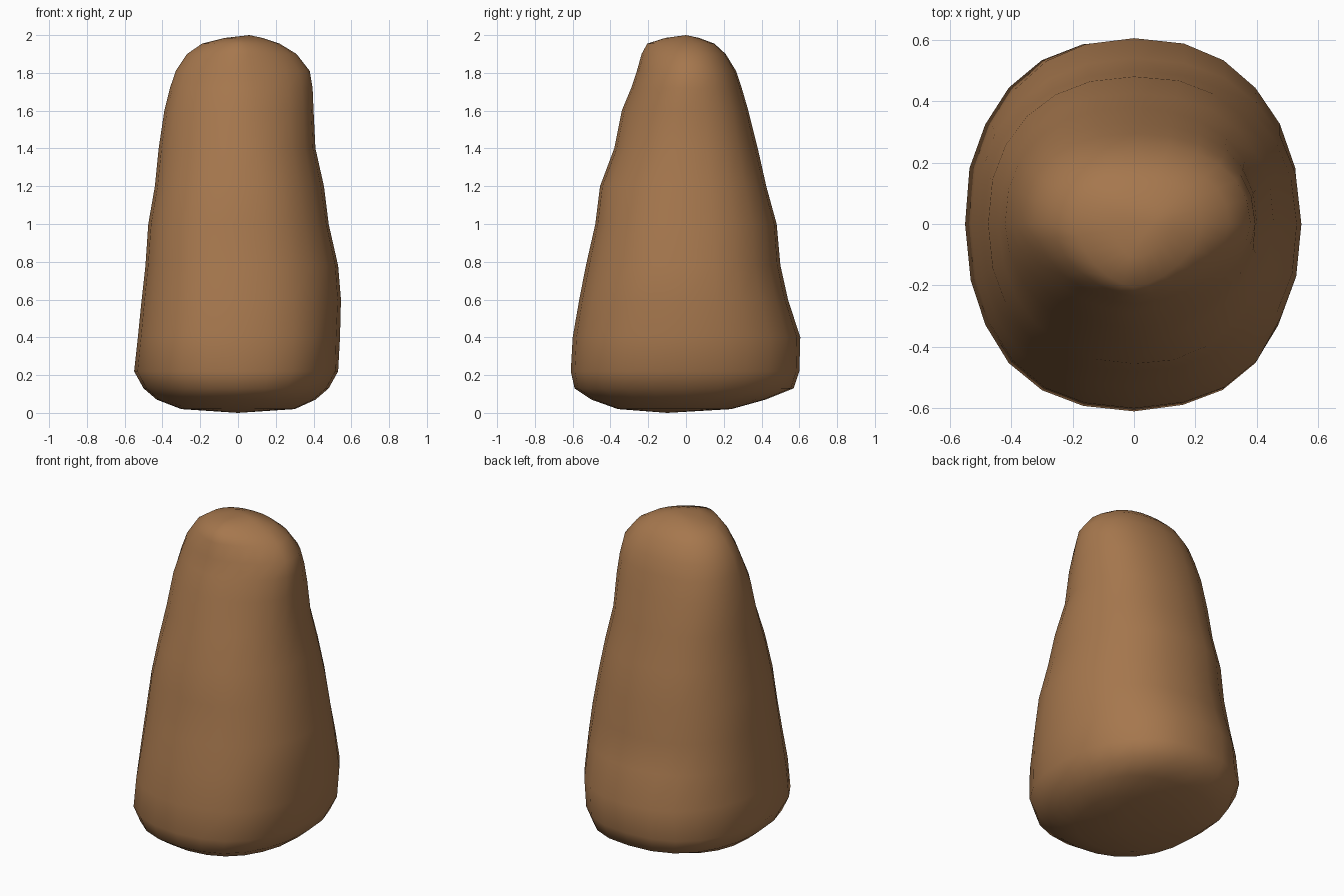
import bpy, bmesh, math, random
from mathutils import Vector, noise

if "Cube" in bpy.data.objects:
    bpy.data.objects.remove(bpy.data.objects["Cube"])

random.seed(4)
SEG = 24
# Cross-section extents: z, left, right, front, back
RINGS = [
    (0.02, -0.30, 0.30, -0.36, 0.24),
    (0.07, -0.43, 0.41, -0.50, 0.42),
    (0.13, -0.50, 0.48, -0.59, 0.57),
    (0.22, -0.55, 0.53, -0.61, 0.60),
    (0.40, -0.53, 0.54, -0.60, 0.605),
    (0.60, -0.51, 0.545, -0.565, 0.54),
    (0.78, -0.49, 0.53, -0.53, 0.50),
    (1.00, -0.475, 0.48, -0.48, 0.48),
    (1.20, -0.44, 0.455, -0.455, 0.425),
    (1.40, -0.42, 0.41, -0.38, 0.38),
    (1.60, -0.39, 0.40, -0.34, 0.33),
    (1.72, -0.36, 0.395, -0.29, 0.295),
    (1.81, -0.33, 0.38, -0.26, 0.265),
    (1.90, -0.27, 0.31, -0.235, 0.21),
    (1.955, -0.19, 0.22, -0.205, 0.15),
    (1.985, -0.07, 0.13, -0.11, 0.07),
]


def section_point(ring, i):
    z, x0, x1, y0, y1 = ring
    a = 2 * math.pi * i / SEG
    c, s = math.cos(a), math.sin(a)
    # Fuller at the foot and back, more pointed at the top front
    t = max(0.0, (z - 1.0) / 0.9)
    p = 2.25 - (0.6 * min(t, 1) if s < 0 else 0)
    x = math.copysign(abs(c) ** (2 / p), c)
    y = math.copysign(abs(s) ** (2 / p), s)
    v = Vector((x * (x1 if x > 0 else -x0), y * (y1 if y > 0 else -y0), z))
    # Gentle weathered lumps
    n = noise.noise(v * 3.1 + Vector((3.3, 1.7, 5.1)))
    k = 1 + 0.025 * n * abs(math.sin(2 * a))
    return (v.x * k, v.y * k, z)


# Standing stone body
bm = bmesh.new()
loops = [[bm.verts.new(section_point(r, i)) for i in range(SEG)] for r in RINGS]
for lo, hi in zip(loops, loops[1:]):
    for i in range(SEG):
        j = (i + 1) % SEG
        bm.faces.new((lo[i], lo[j], hi[j], hi[i]))
# Underside and crown
base = bm.verts.new((0, -0.1, 0.0))
crown = bm.verts.new((0.06, 0, 2.0))
for i in range(SEG):
    j = (i + 1) % SEG
    bm.faces.new((base, loops[0][j], loops[0][i]))
    bm.faces.new((crown, loops[-1][i], loops[-1][j]))
bmesh.ops.recalc_face_normals(bm, faces=bm.faces)

mesh = bpy.data.meshes.new("standing_stone")
bm.to_mesh(mesh)
bm.free()
for f in mesh.polygons:
    f.use_smooth = True

mat = bpy.data.materials.new("brown stone")
mat.diffuse_color = (0.38, 0.185, 0.075, 1)
mat.use_nodes = True
mat.node_tree.nodes["Principled BSDF"].inputs["Base Color"].default_value = mat.diffuse_color
mesh.materials.append(mat)
stone = bpy.data.objects.new("standing_stone", mesh)
bpy.context.collection.objects.link(stone)
